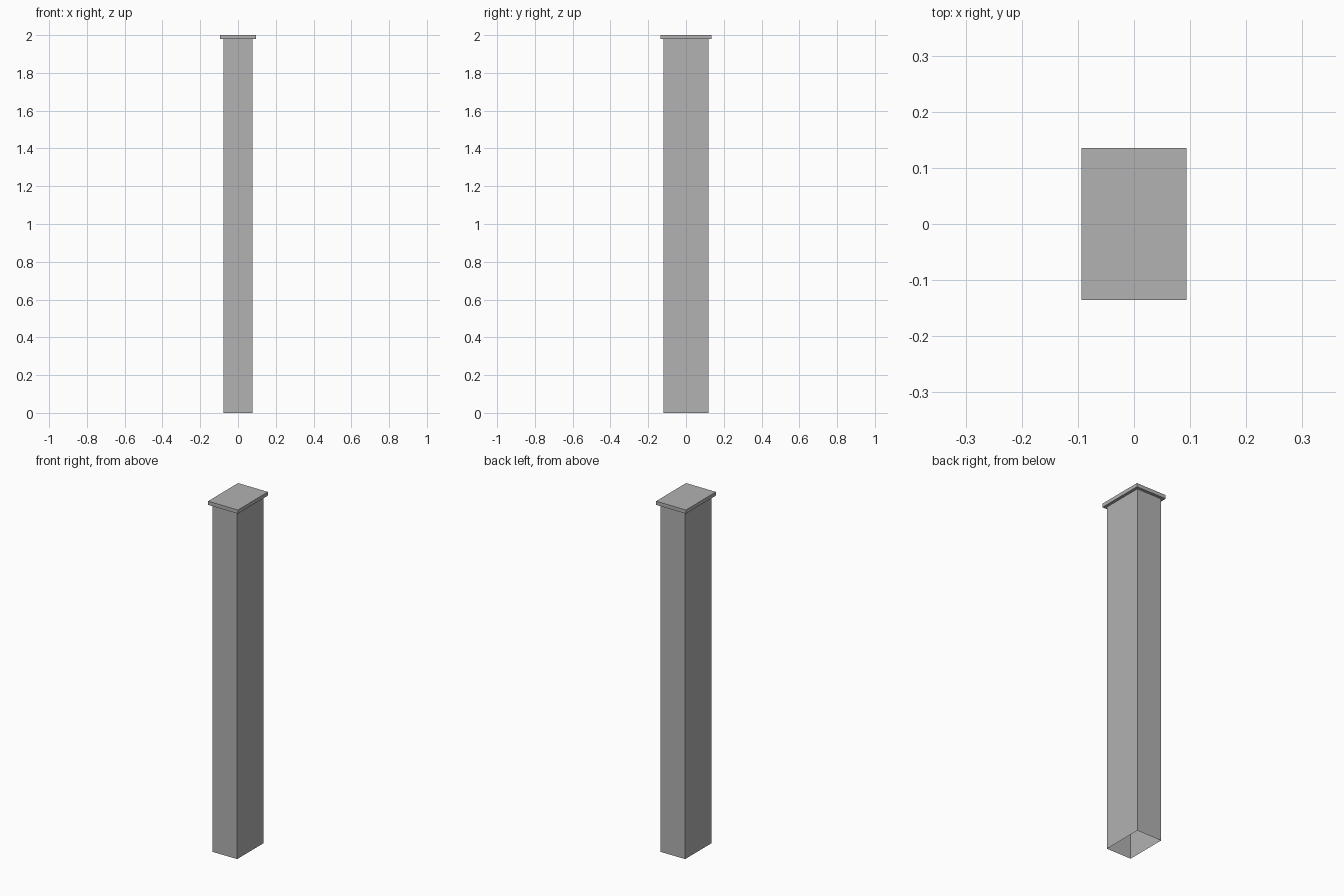
import bpy
import bmesh

if "Cube" in bpy.data.objects:
    bpy.data.objects.remove(bpy.data.objects["Cube"])

grey = bpy.data.materials.new("plain grey")
grey.diffuse_color = (0.445, 0.445, 0.445, 1.0)
grey.use_nodes = True
grey.node_tree.nodes["Principled BSDF"].inputs["Base Color"].default_value = grey.diffuse_color


def box(name, half_x, half_y, z0, z1, open_ends=False):
    """Box from half sizes and a height range, optionally an open tube."""
    bm = bmesh.new()
    bmesh.ops.create_cube(bm, size=2.0)
    for v in bm.verts:
        v.co = (v.co.x * half_x, v.co.y * half_y, z1 if v.co.z > 0 else z0)
    if open_ends:
        bm.normal_update()
        ends = [f for f in bm.faces if abs(f.normal.z) > 0.5]
        bmesh.ops.delete(bm, geom=ends, context='FACES_ONLY')
    mesh = bpy.data.meshes.new(name)
    bm.to_mesh(mesh)
    bm.free()
    mesh.materials.append(grey)
    obj = bpy.data.objects.new(name, mesh)
    bpy.context.collection.objects.link(obj)
    return obj


# Hollow rectangular post, open at the foot, running up into the cap
box("post", 0.078, 0.119, 0.0, 1.997, open_ends=True)

# Thin overhanging cap plate
box("cap", 0.094, 0.135, 1.979, 2.0)
